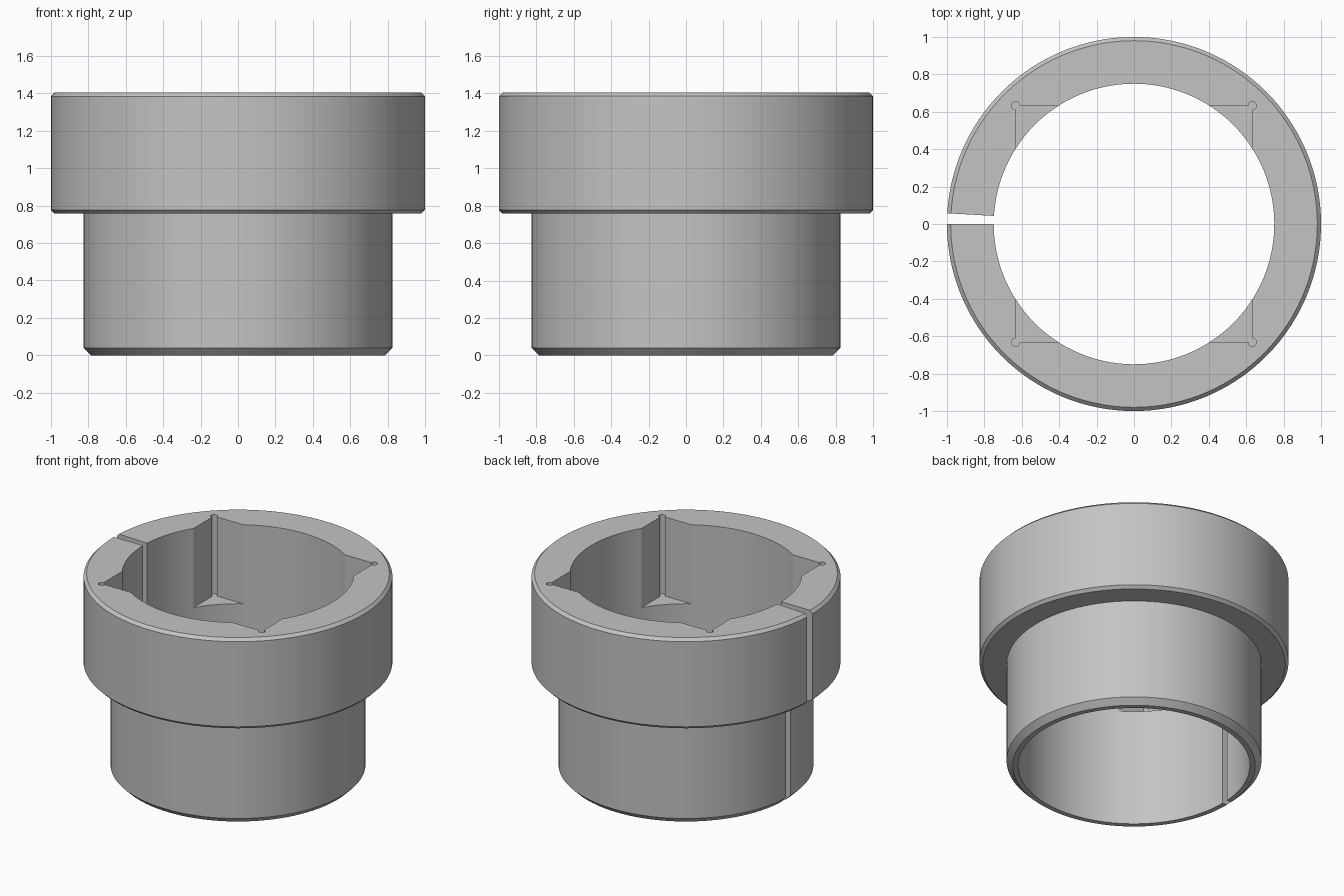
import bpy, bmesh
from math import sin, cos, pi, radians

cube = bpy.data.objects.get("Cube")
if cube:
    bpy.data.objects.remove(cube, do_unlink=True)

grey = bpy.data.materials.new("plain grey")
grey.use_nodes = True
grey.diffuse_color = (0.55, 0.55, 0.55, 1)
grey.node_tree.nodes["Principled BSDF"].inputs["Base Color"].default_value = (0.55, 0.55, 0.55, 1)


def make_object(name, bm):
    bmesh.ops.recalc_face_normals(bm, faces=bm.faces)
    mesh = bpy.data.meshes.new(name)
    bm.to_mesh(mesh)
    bm.free()
    mesh.materials.append(grey)
    obj = bpy.data.objects.new(name, mesh)
    bpy.context.collection.objects.link(obj)
    return obj


def split_revolve(name, profile, start, sweep, steps):
    """Revolve a closed (radius, z) outline part way round and cap both ends."""
    bm = bmesh.new()
    rings = []
    for i in range(steps + 1):
        a = start + sweep * i / steps
        rings.append([bm.verts.new((r * cos(a), r * sin(a), z)) for r, z in profile])
    n = len(profile)
    for a, b in zip(rings, rings[1:]):
        for j in range(n):
            k = (j + 1) % n
            bm.faces.new((a[j], a[k], b[k], b[j]))
    bm.faces.new(rings[0])
    bm.faces.new(rings[-1])
    return make_object(name, bm)


def square_pocket(name, half, relief, bottom, top):
    """Square prism with a round relief at each corner."""
    bm = bmesh.new()
    outline = []
    for q in range(4):
        corner = pi / 4 + q * pi / 2
        cx, cy = half * 2 ** 0.5 * cos(corner), half * 2 ** 0.5 * sin(corner)
        for i in range(13):
            a = corner + radians(-135 + 270 * i / 12)
            outline.append(bm.verts.new((cx + relief * cos(a), cy + relief * sin(a), bottom)))
    base = bm.faces.new(outline)
    wall = bmesh.ops.extrude_face_region(bm, geom=[base])["geom"]
    moved = [v for v in wall if isinstance(v, bmesh.types.BMVert)]
    bmesh.ops.translate(bm, verts=moved, vec=(0, 0, top - bottom))
    return make_object(name, bm)


# Stepped, chamfered sleeve with a narrow radial split on its right side
BORE, BODY, FLANGE, HEIGHT, STEP = 0.75, 0.825, 1.0, 1.405, 0.757
outline = [
    (BORE, 0), (BODY - 0.04, 0), (BODY, 0.04), (BODY, STEP),
    (FLANGE - 0.02, STEP), (FLANGE, STEP + 0.02),
    (FLANGE, HEIGHT - 0.02), (FLANGE - 0.02, HEIGHT), (BORE, HEIGHT),
]
sleeve = split_revolve("split_sleeve", outline, pi, radians(356.7), 160)

# Square socket sunk into the top of the bore
cutter = square_pocket("socket_cutter", 0.633, 0.022, 0.84, 1.6)
cutter.hide_render = True
cut = sleeve.modifiers.new("socket", "BOOLEAN")
cut.operation = "DIFFERENCE"
cut.solver = "EXACT"
cut.object = cutter

bpy.ops.object.select_all(action="DESELECT")
sleeve.select_set(True)
bpy.context.view_layer.objects.active = sleeve
bpy.ops.object.modifier_apply(modifier=cut.name)
bpy.data.objects.remove(cutter, do_unlink=True)
bpy.ops.object.shade_smooth_by_angle(angle=radians(30))
